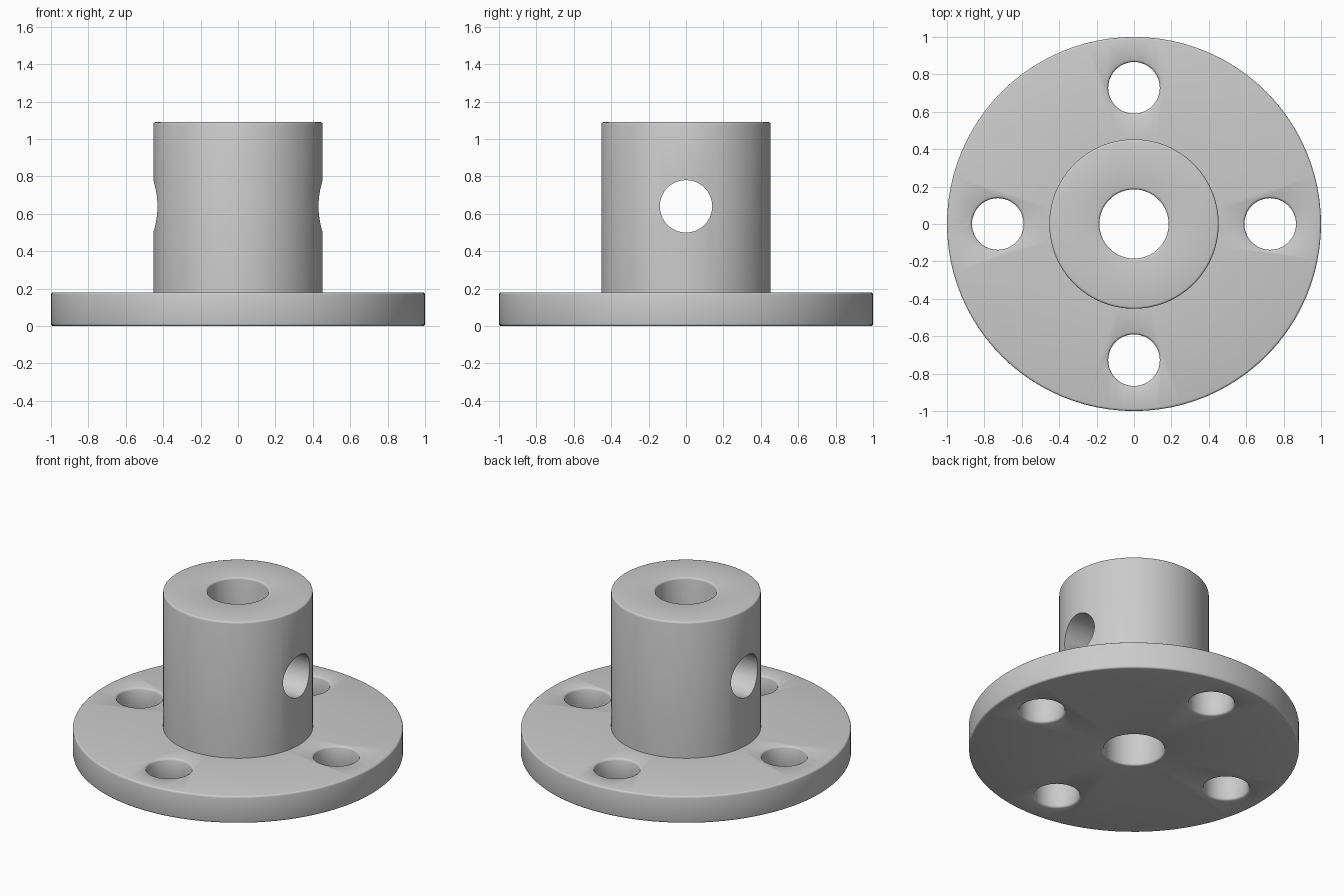
import bpy, bmesh, math
from mathutils import Matrix

if "Cube" in bpy.data.objects:
    bpy.data.objects.remove(bpy.data.objects["Cube"])

SEG = 96
R = 0.012  # edge rounding

metal = bpy.data.materials.new("grey metal")
metal.diffuse_color = (0.6, 0.6, 0.6, 1)
metal.use_nodes = True
metal.node_tree.nodes["Principled BSDF"].inputs["Base Color"].default_value = metal.diffuse_color


def rounded(cx, cz, start, n=3):
    """Quarter-circle points around (cx, cz), starting at an angle in degrees."""
    return [(cx + R * math.cos(math.radians(start + 90 * i / n)),
             cz + R * math.sin(math.radians(start + 90 * i / n))) for i in range(n + 1)]


def lathe(name, profile, closed, seg=SEG):
    """Revolve (radius, z) points around z; open profiles get end caps."""
    bm = bmesh.new()
    rings = [[bm.verts.new((r * math.cos(2 * math.pi * k / seg),
                            r * math.sin(2 * math.pi * k / seg), z)) for k in range(seg)]
             for r, z in profile]
    pairs = list(zip(rings, rings[1:])) + ([(rings[-1], rings[0])] if closed else [])
    for a, b in pairs:
        for k in range(seg):
            j = (k + 1) % seg
            bm.faces.new((a[k], a[j], b[j], b[k]))
    if not closed:
        bm.faces.new(rings[0])
        bm.faces.new(rings[-1])
    bmesh.ops.recalc_face_normals(bm, faces=bm.faces)
    me = bpy.data.meshes.new(name)
    bm.to_mesh(me)
    bm.free()
    me.materials.append(metal)
    ob = bpy.data.objects.new(name, me)
    bpy.context.collection.objects.link(ob)
    return ob


# Flange and hub as one turned body with a through bore
BORE, HUB, RIM, PLATE, TOP = 0.185, 0.453, 1.0, 0.18, 1.09
profile = (rounded(RIM - R, R, -90) + rounded(RIM - R, PLATE - R, 0)
           + [(HUB, PLATE)]
           + rounded(HUB - R, TOP - R, 0) + rounded(BORE + R, TOP - R, 90)
           + rounded(BORE + R, R, 180))
body = lathe("flanged_hub", profile, True)

# Bolt hole cutters, flared at both plate faces
HOLE = 0.138
flare = [(HOLE + R, -0.1), (HOLE + R, 0), (HOLE + 0.004, 0.004), (HOLE, R),
         (HOLE, PLATE - R), (HOLE + 0.004, PLATE - 0.004), (HOLE + R, PLATE), (HOLE + R, PLATE + 0.1)]
cutters = []
for i in range(4):
    c = lathe("bolt_hole_cutter", flare, False, 48)
    a = i * math.pi / 2
    c.data.transform(Matrix.Translation((0.728 * math.cos(a), 0.728 * math.sin(a), 0)))
    cutters.append(c)

# Cross hole through both hub walls along x
c = lathe("cross_hole_cutter", [(0.14, -0.7), (0.14, 0.7)], False, 64)
c.data.transform(Matrix.Translation((0, 0, 0.64)) @ Matrix.Rotation(math.pi / 2, 4, 'Y'))
cutters.append(c)

bpy.context.view_layer.objects.active = body
body.select_set(True)
for c in cutters:
    m = body.modifiers.new("cut", 'BOOLEAN')
    m.operation, m.solver, m.object = 'DIFFERENCE', 'EXACT', c
    bpy.ops.object.modifier_apply(modifier=m.name)
    bpy.data.objects.remove(c)

bpy.ops.object.shade_smooth_by_angle(angle=math.radians(40))
